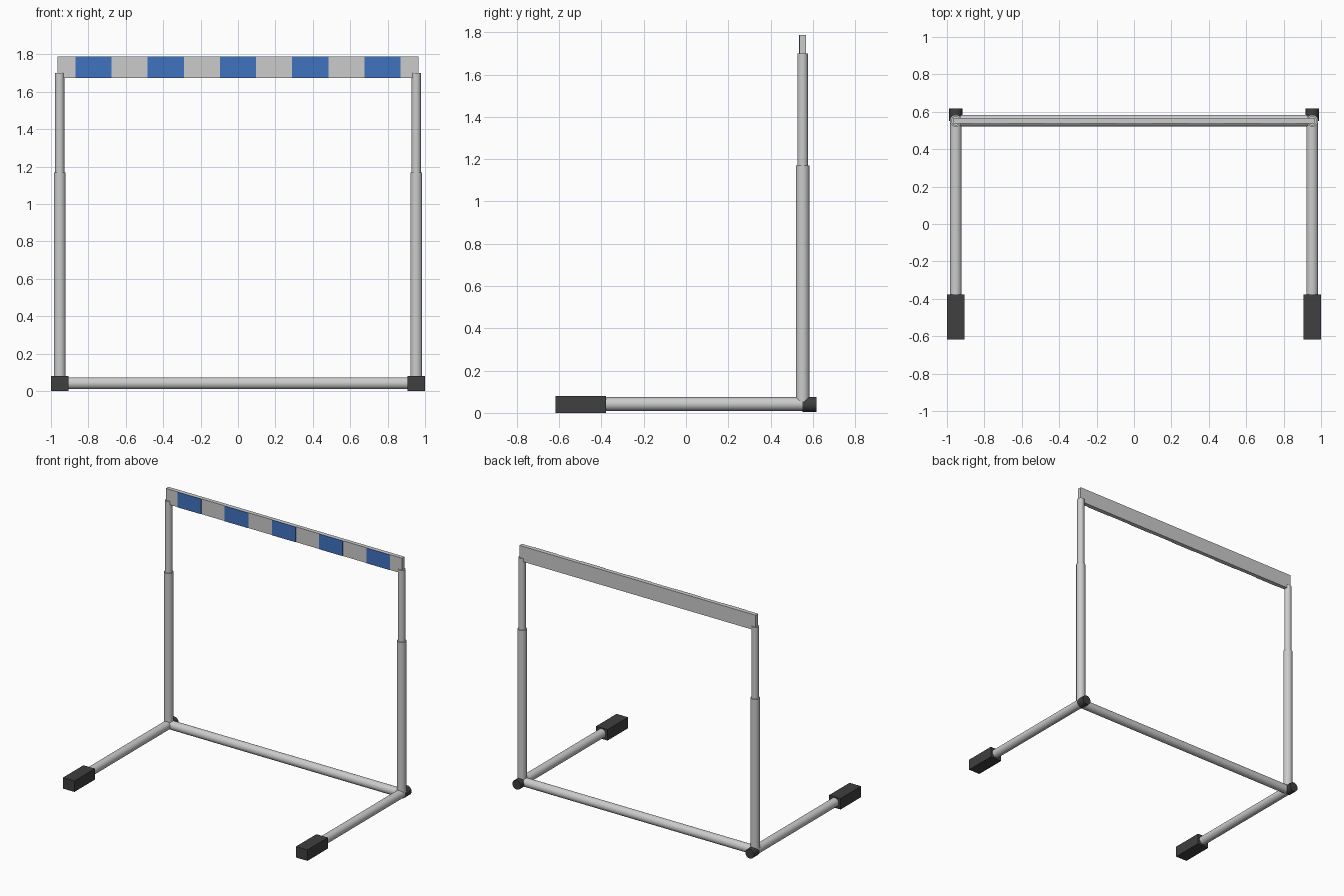
import bpy
from math import radians
from mathutils import Vector

if "Cube" in bpy.data.objects:
    bpy.data.objects.remove(bpy.data.objects["Cube"])

PX, PY, TZ = 0.953, 0.552, 0.042   # post x, post y, base tube height
R = 0.032                          # main tube radius


def paint(obj, name, color):
    mat = bpy.data.materials.get(name) or bpy.data.materials.new(name)
    mat.diffuse_color = color
    mat.use_nodes = True
    mat.node_tree.nodes["Principled BSDF"].inputs["Base Color"].default_value = mat.diffuse_color
    obj.data.materials.append(mat)


def box(name, lo, hi):
    lo, hi = Vector(lo), Vector(hi)
    bpy.ops.mesh.primitive_cube_add(size=1, location=(lo + hi) / 2)
    obj = bpy.context.object
    obj.name = name
    obj.scale = hi - lo
    bpy.ops.object.transform_apply(location=False, rotation=False, scale=True)
    return obj


def tube(name, a, b, radius, sides=32):
    a, b = Vector(a), Vector(b)
    d = b - a
    bpy.ops.mesh.primitive_cylinder_add(
        vertices=sides, radius=radius, depth=d.length, location=(a + b) / 2,
        rotation=d.to_track_quat('Z', 'Y').to_euler())
    obj = bpy.context.object
    obj.name = name
    bpy.ops.object.shade_smooth_by_angle(angle=radians(35))
    return obj


DARK = (0.05, 0.05, 0.05, 1)
BLUE = (0.05, 0.17, 0.52, 1)

for side, s in (("left", -1), ("right", 1)):
    x = s * PX
    # telescoping upright
    tube(f"{side}_lower_post", (x, PY, TZ), (x, PY, 1.17), R)
    tube(f"{side}_upper_post", (x, PY, 1.15), (x, PY, 1.70), 0.025)
    # base leg with weight at the front and cap at the rear
    tube(f"{side}_base_leg", (x, PY, TZ), (x, -0.40, TZ), R)
    weight = box(f"{side}_weight", (x - 0.047, -0.617, 0), (x + 0.047, -0.378, 0.081))
    paint(weight, "dark_rubber", DARK)
    cap = tube(f"{side}_rear_cap", (x, PY, TZ - 0.002), (x, 0.617, TZ - 0.002), 0.035)
    paint(cap, "dark_rubber", DARK)

# bottom crossbar
tube("bottom_crossbar", (-PX, PY, TZ), (PX, PY, TZ), R)

# top board with painted stripes on the front face
W = 0.966
box("top_board", (-W, 0.537, 1.675), (W, 0.567, 1.788))
step = W / 5
for i in range(5):
    cx = (i - 2) * 2 * step
    stripe = box(f"blue_stripe_{i + 1}", (cx - step / 2, 0.534, 1.675),
                 (cx + step / 2, 0.538, 1.788))
    paint(stripe, "blue_paint", BLUE)
